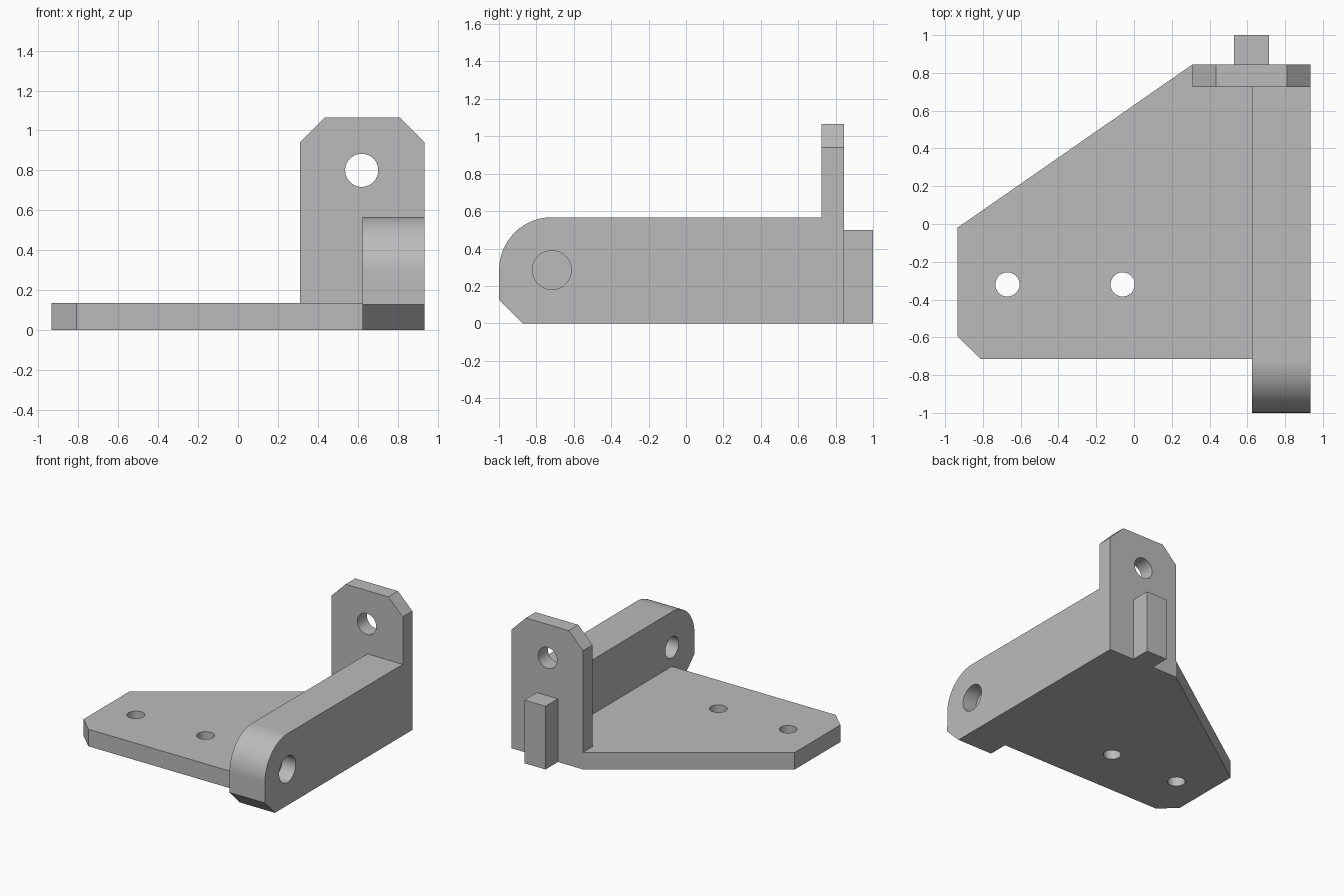
import bpy, bmesh
from math import sin, cos, pi, radians
from mathutils import Vector

cube = bpy.data.objects.get("Cube")
if cube:
    bpy.data.objects.remove(cube, do_unlink=True)

GREY = (0.5, 0.5, 0.5, 1)
metal = bpy.data.materials.new("plain_grey")
metal.use_nodes = True
metal.diffuse_color = GREY
metal.node_tree.nodes["Principled BSDF"].inputs["Base Color"].default_value = GREY

AXES = {"x": 0, "y": 1, "z": 2}


def prism(name, outline, axis, start, end):
    """Extrude a 2D outline along an axis from start to end."""
    def place(p, d):
        co = list(p)
        co.insert(AXES[axis], d)
        return co
    bm = bmesh.new()
    face = bm.faces.new([bm.verts.new(place(p, start)) for p in outline])
    grown = bmesh.ops.extrude_face_region(bm, geom=[face])
    move = Vector((0, 0, 0))
    move[AXES[axis]] = end - start
    bmesh.ops.translate(bm, vec=move,
                        verts=[g for g in grown["geom"] if isinstance(g, bmesh.types.BMVert)])
    bmesh.ops.recalc_face_normals(bm, faces=bm.faces)
    mesh = bpy.data.meshes.new(name)
    bm.to_mesh(mesh)
    bm.free()
    mesh.materials.append(metal)
    obj = bpy.data.objects.new(name, mesh)
    bpy.context.collection.objects.link(obj)
    return obj


def arc(centre, radius, a0, a1, steps):
    return [(centre[0] + radius * cos(a0 + (a1 - a0) * i / steps),
             centre[1] + radius * sin(a0 + (a1 - a0) * i / steps)) for i in range(steps + 1)]


def activate(obj):
    bpy.ops.object.select_all(action="DESELECT")
    obj.select_set(True)
    bpy.context.view_layer.objects.active = obj


def drill(obj, centre, radius, axis, start, end):
    """Cut a round hole and discard the cutter."""
    cutter = prism("drill_cutter", arc(centre, radius, 0, 2 * pi, 48)[:-1], axis, start, end)
    cutter.hide_render = True
    mod = obj.modifiers.new("hole", "BOOLEAN")
    mod.operation = "DIFFERENCE"
    mod.solver = "EXACT"
    mod.object = cutter
    activate(obj)
    bpy.ops.object.modifier_apply(modifier=mod.name)
    bpy.data.objects.remove(cutter, do_unlink=True)


LEFT, BAR_IN, TAB_IN = 0.935, 0.625, 0.31
TAB_FRONT, TAB_BACK = 0.725, 0.845

# Flat base plate with a slanted back edge and two screw holes
base = prism("base_plate", [
    (-LEFT, -0.02), (TAB_IN, TAB_BACK), (TAB_IN, TAB_FRONT), (BAR_IN, TAB_FRONT),
    (BAR_IN, -0.715), (-0.81, -0.715), (-LEFT, -0.595)], "z", 0, 0.135)
for x in (-0.67, -0.06):
    drill(base, (x, -0.32), 0.064, "z", -0.1, 0.3)

# Side bar with a rounded nose and a blind pivot recess on each side
pivot = (-0.717, 0.285)
bar = prism("side_bar", [(TAB_FRONT, 0), (TAB_FRONT, 0.565)]
            + arc(pivot, 0.282, pi / 2, pi, 24)
            + [(-1, 0.127), (-0.873, 0)], "x", BAR_IN, LEFT)
drill(bar, pivot, 0.104, "x", LEFT - 0.12, LEFT + 0.1)
drill(bar, pivot, 0.083, "x", BAR_IN - 0.1, BAR_IN + 0.12)

# Upright tab with clipped top corners and a through hole
tab = prism("upright_tab", [
    (TAB_IN, 0), (LEFT, 0), (LEFT, 0.94), (0.81, 1.065), (0.435, 1.065), (TAB_IN, 0.94)],
    "y", TAB_FRONT, TAB_BACK)
drill(tab, (0.62, 0.8), 0.083, "y", TAB_FRONT - 0.1, TAB_BACK + 0.1)

# Square key on the back of the tab
key = prism("back_key", [(0.53, 0), (0.715, 0), (0.715, 0.5), (0.53, 0.5)], "y", TAB_BACK, 1)

for obj in (base, bar, tab, key):
    activate(obj)
    bpy.ops.object.shade_smooth_by_angle(angle=radians(30))
